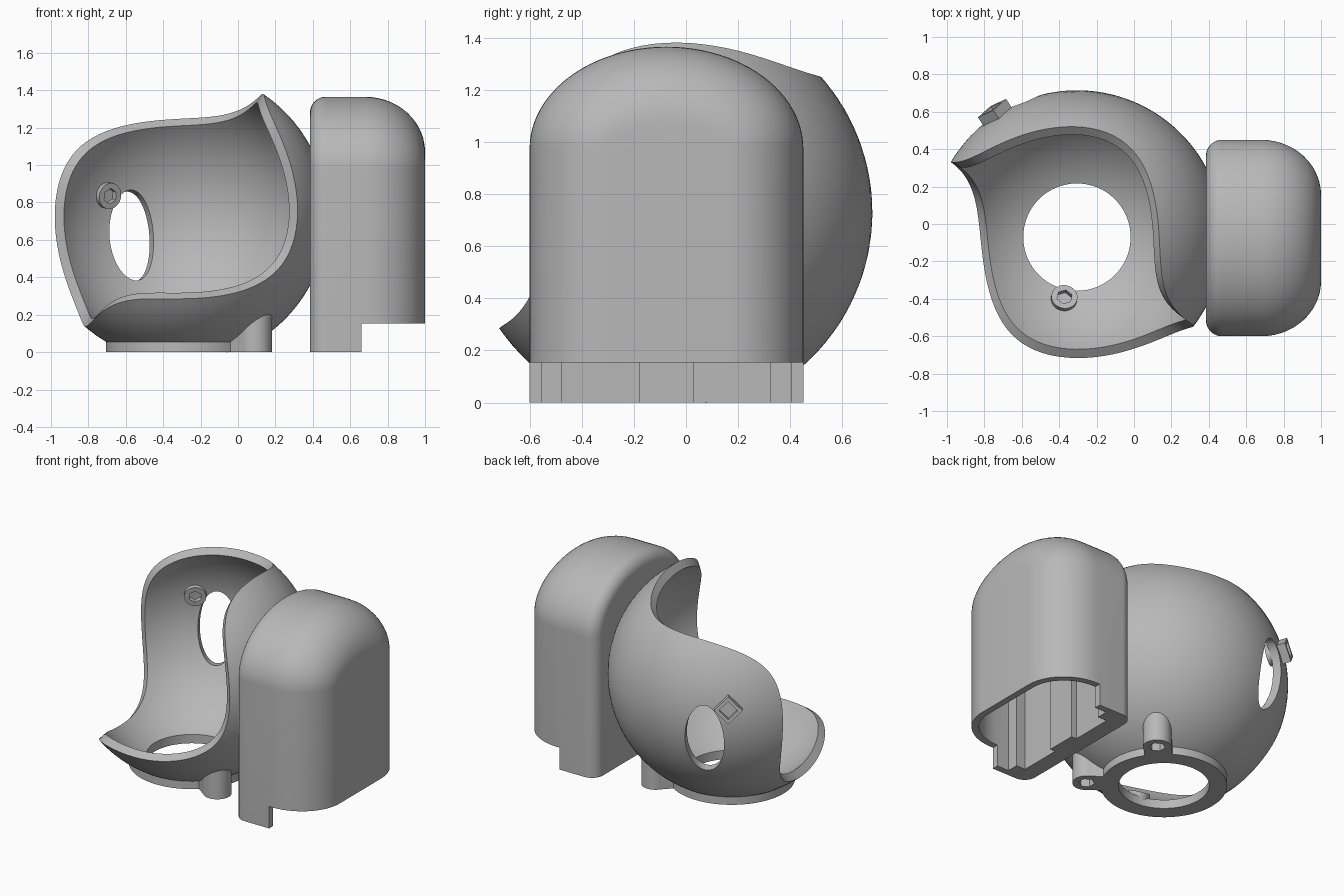
import bpy, bmesh
from math import sin, cos, pi, radians, asin
from mathutils import Vector, Matrix

if "Cube" in bpy.data.objects:
    bpy.data.objects.remove(bpy.data.objects["Cube"], do_unlink=True)

grey = bpy.data.materials.new("plain grey")
grey.use_nodes = True
grey.diffuse_color = (0.48, 0.48, 0.48, 1)
grey.node_tree.nodes["Principled BSDF"].inputs["Base Color"].default_value = (0.48, 0.48, 0.48, 1)

CENTRE = Vector((-0.305, -0.07, 0.73))
R_OUT, R_IN = 0.785, 0.728
FOOT = Vector((CENTRE.x, CENTRE.y, 0))


def make(name, bm):
    bmesh.ops.recalc_face_normals(bm, faces=bm.faces)
    mesh = bpy.data.meshes.new(name)
    bm.to_mesh(mesh)
    bm.free()
    mesh.materials.append(grey)
    ob = bpy.data.objects.new(name, mesh)
    bpy.context.collection.objects.link(ob)
    return ob


def box(name, lo, hi):
    bm = bmesh.new()
    lo, hi = Vector(lo), Vector(hi)
    size = Matrix.Diagonal((*(hi - lo), 1))
    bmesh.ops.create_cube(bm, size=1, matrix=Matrix.Translation((lo + hi) / 2) @ size)
    return make(name, bm)


def rod(name, base, axis, length, radius, sides=48, ry=None):
    """Cylinder from base along axis; ry makes it elliptical."""
    bm = bmesh.new()
    axis = Vector(axis).normalized()
    turn = axis.to_track_quat('Z', 'Y').to_matrix().to_4x4()
    place = Matrix.Translation(Vector(base) + axis * length / 2) @ turn
    squash = Matrix.Diagonal((1, (ry or radius) / radius, 1, 1))
    bmesh.ops.create_cone(bm, cap_ends=True, segments=sides, radius1=radius,
                          radius2=radius, depth=length, matrix=place @ squash)
    return make(name, bm)


def ball(name, radius):
    bm = bmesh.new()
    bmesh.ops.create_uvsphere(bm, u_segments=64, v_segments=32, radius=radius,
                              matrix=Matrix.Translation(CENTRE))
    return make(name, bm)


def combine(ob, tools, how='DIFFERENCE'):
    """Apply booleans with the tools, then remove the tools."""
    for t in tools:
        t.hide_render = True
        mod = ob.modifiers.new("cut", 'BOOLEAN')
        mod.operation, mod.solver, mod.object = how, 'EXACT', t
    deps = bpy.context.evaluated_depsgraph_get()
    mesh = bpy.data.meshes.new_from_object(ob.evaluated_get(deps))
    ob.modifiers.clear()
    ob.data = mesh
    for t in tools:
        bpy.data.objects.remove(t, do_unlink=True)
    return ob


def smooth(ob):
    bpy.ops.object.select_all(action='DESELECT')
    ob.select_set(True)
    bpy.context.view_layer.objects.active = ob
    bpy.ops.object.shade_smooth_by_angle(angle=radians(30))


# Open spherical shell with a three-wave rim, opening along a cube diagonal
def open_shell(cols=120, rows=28):
    n = Vector((-1, -1, 1)).normalized()
    e1 = Vector((-2, 1, -1)).normalized()
    e2 = Vector((0, -1, -1)).normalized()
    bm = bmesh.new()
    grids = []
    for r in (R_OUT, R_IN):
        pole = bm.verts.new(CENTRE - n * r)
        grid = []
        for i in range(cols):
            a = 2 * pi * i / cols
            top = asin(0.07 + 0.24 * cos(3 * (a - radians(75))) + 0.05 * cos(a + radians(30)))
            line = []
            for j in range(1, rows + 1):
                lat = -pi / 2 + (top + pi / 2) * j / rows
                d = (e1 * cos(a) + e2 * sin(a)) * cos(lat) + n * sin(lat)
                line.append(bm.verts.new(CENTRE + d * r))
            grid.append(line)
        for i in range(cols):
            p, q = grid[i - 1], grid[i]
            bm.faces.new((pole, p[0], q[0]))
            for j in range(rows - 1):
                bm.faces.new((p[j], p[j + 1], q[j + 1], q[j]))
        grids.append(grid)
    outer, inner = grids
    for i in range(cols):
        bm.faces.new((outer[i - 1][-1], outer[i][-1], inner[i][-1], inner[i - 1][-1]))
    return make("eye_shell", bm)


screw_dir = Vector((-0.545, 0.827, 0.15)).normalized()
floor_dir = Vector((-0.07, -0.335, -0.645)).normalized()
window_dir = Vector((-0.29, 0.72, -0.12)).normalized()

shell = combine(open_shell(), [
    rod("floor_cut", FOOT - Vector((0, 0, 0.2)), (0, 0, 1), 0.5, 0.287, 64),
    rod("window_cut", CENTRE + window_dir * 0.5, window_dir, 0.5, 0.127, 64, 0.245)])
smooth(shell)

# Flat base ring
ring = combine(rod("base_ring", FOOT, (0, 0, 1), 0.055, 0.4, 96),
               [rod("ring_cut", FOOT - Vector((0, 0, 0.2)), (0, 0, 1), 0.5, 0.287, 64)])
smooth(ring)

# Two mounting lugs with nut pockets
for name, angle in (("back_lug", 45), ("front_lug", -36)):
    a = radians(angle)
    out = Vector((cos(a), sin(a), 0))
    spot = FOOT + out * 0.49
    lug = rod(name, spot, (0, 0, 1), 0.25, 0.09)
    neck = box("neck", (0.34, -0.088, 0), (0.49, 0.088, 0.25))
    neck.data.transform(Matrix.Translation(FOOT) @ Matrix.Rotation(a, 4, 'Z'))
    combine(lug, [neck], 'UNION')
    combine(lug, [ball("lug_trim", 0.75),
                  rod("nut_cut", spot - Vector((0, 0, 0.05)), (0, 0, 1), 0.11, 0.052, 6),
                  rod("bolt_cut", spot - Vector((0, 0, 0.05)), (0, 0, 1), 0.2, 0.03, 24)])
    smooth(lug)

# Screw bosses inside the shell, each with a hexagonal socket
for name, d in (("wall_boss", screw_dir), ("floor_boss", floor_dir)):
    boss = rod(name, CENTRE + d * 0.695, d, 0.06, 0.07)
    combine(boss, [rod("socket_cut", CENTRE + d * 0.66, d, 0.08, 0.042, 6)])
    smooth(boss)

# Square nut holder on the outside
holder = rod("nut_holder", CENTRE + screw_dir * 0.75, screw_dir, 0.085, 0.09, 4)
combine(holder, [rod("holder_cut", CENTRE + screw_dir * 0.8, screw_dir, 0.1, 0.06, 4)])


# Domed cover: arch outline lofted along x with rounded ends
def arch_loft(name, x0, x1, half, rise, back, front, floor, steps=14, arc=48):
    mid, spring = -0.075, 0.975
    stations = []
    for k in range(steps + 1):
        t = pi / 2 * (1 - k / steps)
        stations.append((x0 + back * (1 - sin(t)), back * (1 - cos(t))))
    for k in range(steps + 1):
        t = pi / 2 * k / steps
        stations.append((x1 - front * (1 - sin(t)), 0.92 * front * (1 - cos(t))))
    bm = bmesh.new()
    loops = []
    for x, inset in stations:
        w, h = half - inset, rise - inset
        pts = [(mid + w, floor)]
        pts += [(mid + w * cos(pi * i / arc), spring + h * sin(pi * i / arc)) for i in range(arc + 1)]
        pts.append((mid - w, floor))
        loops.append([bm.verts.new((x, y, z)) for y, z in pts])
    for p, q in zip(loops, loops[1:]):
        for i in range(len(p)):
            bm.faces.new((p[i - 1], p[i], q[i], q[i - 1]))
    bm.faces.new(loops[0])
    bm.faces.new(loops[-1])
    return make(name, bm)


cover = arch_loft("cover", 0.385, 1.0, 0.525, 0.39, 0.085, 0.32, 0)
combine(cover, [
    arch_loft("cavity", 0.5, 0.955, 0.48, 0.345, 0.01, 0.28, -0.1),
    box("step_cut", (0.66, -1, -0.2), (1.2, 1, 0.153))])
smooth(cover)

# Ribs on the inside of the cover's back plate
for name, y0, y1, x in (("front_rib", -0.57, -0.475, 0.57), ("middle_rib", -0.18, 0.03, 0.54),
                        ("back_rib", 0.325, 0.42, 0.57)):
    box(name, (0.49, y0, 0), (x, y1, 0.95))
